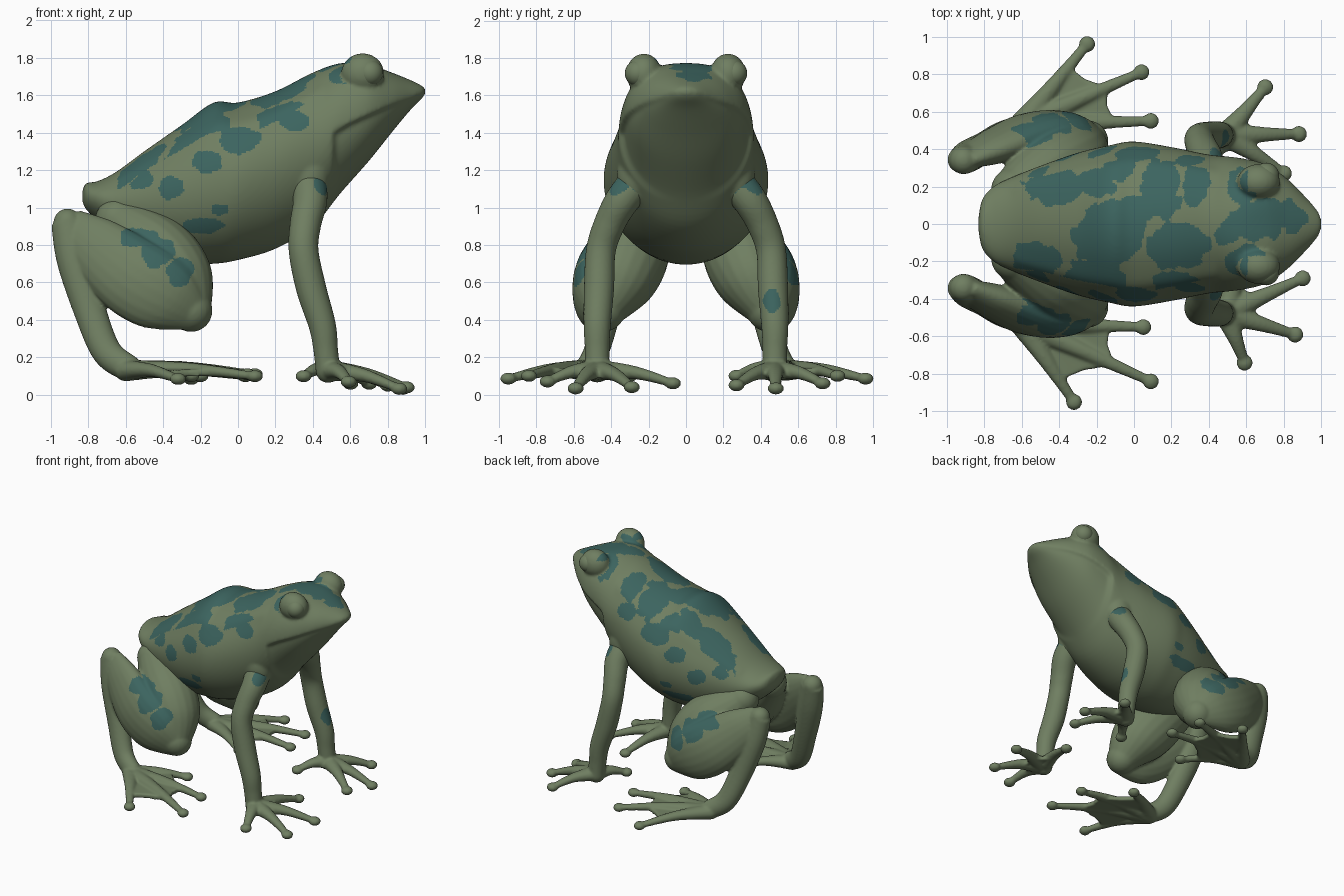
import bpy, bmesh, math
from mathutils import Vector, Matrix, noise

default = bpy.data.objects.get("Cube")
if default:
    bpy.data.objects.remove(default, do_unlink=True)


def material(name, colour):
    mat = bpy.data.materials.new(name)
    mat.use_nodes = True
    mat.diffuse_color = (*colour, 1)
    shader = next(n for n in mat.node_tree.nodes if n.type == 'BSDF_PRINCIPLED')
    shader.inputs["Base Color"].default_value = (*colour, 1)
    shader.inputs["Roughness"].default_value = 0.7
    return mat


SKIN = material("moss green skin", (0.16, 0.21, 0.12))
SPOT = material("teal spots", (0.045, 0.128, 0.115))


def spline(points, steps):
    """Smooth curve through rows of numbers of any length."""
    pts = [points[0]] + list(points) + [points[-1]]
    rows = []
    for i in range(1, len(pts) - 2):
        for k in range(steps):
            t = k / steps
            rows.append([0.5 * (2 * b + (c - a) * t + (2 * a - 5 * b + 4 * c - d) * t ** 2
                                + (3 * b - a - 3 * c + d) * t ** 3)
                         for a, b, c, d in zip(*pts[i - 1:i + 3])])
    rows.append(list(points[-1]))
    return rows


def skin_rings(bm, rings):
    """Bridge rings of coordinates into a closed tube."""
    loops = [[bm.verts.new(p) for p in ring] for ring in rings]
    n = len(loops[0])
    for a, b in zip(loops, loops[1:]):
        for i in range(n):
            bm.faces.new((a[i], a[(i + 1) % n], b[(i + 1) % n], b[i]))
    bm.faces.new(loops[0][::-1])
    bm.faces.new(loops[-1])


def ball(bm, centre, size):
    place = Matrix.Translation(centre) @ Matrix.Diagonal((*size, 1))
    bmesh.ops.create_uvsphere(bm, u_segments=24, v_segments=16, radius=1, matrix=place)


def tube(bm, points, flat=1.0, axis=(0, 1, 0), sides=20):
    """Tapered limb through (x, y, z, radius), flattened along an axis."""
    rows = spline(points, 8)
    centres = [Vector(r[:3]) for r in rows]
    rings = []
    for i, row in enumerate(rows):
        along = (centres[min(i + 1, len(rows) - 1)] - centres[max(i - 1, 0)]).normalized()
        u = Vector(axis)
        u = (u - along * u.dot(along)).normalized()
        v = along.cross(u)
        turns = [math.tau * k / sides for k in range(sides)]
        rings.append([centres[i] + row[3] * (u * math.cos(a) * flat + v * math.sin(a))
                      for a in turns])
    skin_rings(bm, rings)
    for p in (points[0], points[-1]):
        ball(bm, p[:3], [p[3] * flat] * 3)


def web(bm, base, tip_a, tip_b, reach, fill, thick=0.018):
    """Thin skin stretched between two toes, with a curved free edge."""
    arch = Vector((0, 0, 0.012))
    a, b = base.lerp(tip_a, reach) + arch, base.lerp(tip_b, reach) + arch
    valley = base.lerp((tip_a + tip_b) / 2, reach * fill) + arch
    outline = [base, a, a.lerp(valley, 0.6), valley, b.lerp(valley, 0.6), b]
    lift = Vector((0, 0, thick))
    skin_rings(bm, [[p - lift for p in outline], [p + lift for p in outline]])


def foot(bm, base, tips, reach, fill, side):
    base = Vector(base)
    tips = [Vector((x, y * side, z)) for x, y, z in tips]
    for tip in tips:
        mid = base.lerp(tip, 0.5) + Vector((0, 0, 0.022))
        tube(bm, [(*base, 0.068), (*mid, 0.042), (*tip, 0.026)], 0.85, (0, 0, 1), 12)
        ball(bm, tip, (0.044, 0.044, 0.033))
    for a, b in zip(tips, tips[1:]):
        web(bm, base, a, b, reach, fill)


def finish(name, bm, rule=None, voxel=0.0, relax=0):
    """Fuse the pieces into one skin, then colour its faces by a rule."""
    bmesh.ops.recalc_face_normals(bm, faces=bm.faces[:])
    mesh = bpy.data.meshes.new(name)
    bm.to_mesh(mesh)
    bm.free()
    obj = bpy.data.objects.new(name, mesh)
    bpy.context.collection.objects.link(obj)
    if voxel:
        fuse = obj.modifiers.new("fuse", 'REMESH')
        fuse.mode, fuse.voxel_size = 'VOXEL', voxel
        soft = obj.modifiers.new("soften", 'SMOOTH')
        soft.factor, soft.iterations = 0.5, relax
        graph = bpy.context.evaluated_depsgraph_get()
        mesh = bpy.data.meshes.new_from_object(obj.evaluated_get(graph))
        obj.modifiers.clear()
        obj.data = mesh
    mesh.materials.clear()
    mesh.materials.append(SKIN)
    mesh.materials.append(SPOT)
    for face in mesh.polygons:
        face.use_smooth = True
        face.material_index = int(bool(rule and rule(face.center, face.normal)))


def blotch(p, u, v, blobs, rough=0.7):
    """True inside any ellipse (u, v, half width, half height), with ragged edges."""
    near = min(((u - a) / w) ** 2 + ((v - b) / h) ** 2 for a, b, w, h in blobs)
    return near + rough * noise.noise(p * 9) + 0.4 * noise.noise(p * 20) < 1


# Body and head: x, top, bottom, widest height, half width
SECTIONS = [
    (-.83, 1.09, 1.03, 1.06, .03), (-.81, 1.13, .99, 1.06, .13), (-.75, 1.14, .93, 1.05, .2),
    (-.65, 1.19, .85, 1.03, .25), (-.5, 1.3, .76, 1.04, .31), (-.3, 1.44, .7, 1.08, .38),
    (-.13, 1.56, .7, 1.12, .42), (0, 1.56, .72, 1.15, .44), (.2, 1.62, .78, 1.22, .41),
    (.4, 1.72, .9, 1.32, .37), (.55, 1.77, 1.08, 1.43, .355), (.7, 1.76, 1.25, 1.5, .32),
    (.82, 1.72, 1.4, 1.55, .24), (.92, 1.68, 1.52, 1.585, .14), (.98, 1.65, 1.58, 1.61, .07),
    (1, 1.63, 1.61, 1.62, .02)]


def body_ring(row, sides=96):
    x, top, bottom, middle, width = row
    square = 0.35 * max(0, 1 - abs(x - .7) / .27)
    ring = []
    for k in range(sides):
        a = math.tau * k / sides
        c, s = math.cos(a), math.sin(a)
        grow = 1
        if s > 0:                         # boxy brow
            grow = max(abs(c), 1e-4) ** -square
        if s > 0 and -.65 < x < .45:      # ridge along each side of the back
            grow += 0.045 * math.exp(-((math.atan2(s, abs(c)) - .8) / .16) ** 2)
        if s < -.03 and x > .52:          # lower jaw sits inside the upper lip
            grow = 0.92
        ring.append((x, width * c * grow, middle + s * (top - middle if s > 0 else middle - bottom)))
    return ring


BACK_SPOTS = [
    (-.42, .2, .17, .11), (-.2, .22, .14, .08), (-.08, .31, .08, .12), (-.13, -.06, .18, .18),
    (.15, .2, .1, .16), (.33, .22, .07, .12), (-.52, -.2, .13, .1), (-.2, -.3, .18, .11),
    (.24, -.12, .18, .12), (.22, -.31, .13, .06), (.57, .2, .09, .1), (.7, .02, .22, .11),
    (.6, -.2, .1, .09), (0, .08, .12, .07), (.5, -.05, .07, .07)]
FLANK_SPOTS = [
    (-.35, 1.1, .07, .06), (-.17, 1.24, .08, .06), (.02, 1.36, .11, .07), (.3, 1.46, .08, .06),
    (-.18, .9, .12, .04), (-.1, .99, .05, .03), (-.52, 1.15, .07, .05)]


def body_rule(p, n):
    on_eye = p.x > .61 and abs(p.y) > .17
    if n.z > .5 and p.x < .93 and not on_eye and blotch(p, p.x, p.y, BACK_SPOTS):
        return True
    return abs(p.y) > .25 and p.x < .5 and blotch(p, p.x, p.z, FLANK_SPOTS, 0.5)


bm = bmesh.new()
skin_rings(bm, [body_ring(r) for r in spline(SECTIONS, 6)])
for side in (-1, 1):
    ball(bm, (.665, .225 * side, 1.715), (.115, .095, .108))   # eye mounds
    ball(bm, (.37, .27 * side, 1.17), (.12, .1, .16))          # shoulders
finish("body", bm, body_rule, 0.012, 4)

# Toe tips: x, outward y, z
FRONT_TOES = {-1: [(.59, .74, .07), (.86, .59, .033), (.9, .29, .04), (.6, .07, .06)],
              1: [(.7, .73, .06), (.88, .48, .033), (.8, .27, .05), (.35, .27, .1)]}
HIND_TOES = {-1: [(-.32, .95, .085), (.09, .84, .1), (.05, .55, .11), (-.25, .3, .1)],
             1: [(-.25, .96, .085), (.04, .81, .1), (.09, .55, .11), (-.2, .3, .1)]}
ARM = [(.37, .24, 1.16, .1), (.385, .34, 1.04, .092), (.36, .41, .91, .084),
       (.35, .455, .77, .08), (.39, .465, .57, .081), (.45, .475, .37, .073),
       (.468, .475, .24, .066), (.48, .475, .13, .066)]
THIGH = [(-.64, .18, .93, .13), (-.46, .28, .77, .21), (-.33, .36, .61, .205),
         (-.25, .44, .45, .12)]
SHANK = [(-.21, .48, .41, .08), (-.37, .5, .52, .195), (-.56, .48, .63, .215),
         (-.77, .4, .8, .165), (-.9, .34, .92, .088)]
ANKLE = [(-.91, .34, .92, .088), (-.87, .37, .72, .098), (-.79, .42, .45, .087),
         (-.7, .48, .23, .08), (-.58, .53, .14, .072)]


def arm_rule(p, n):
    if p.y > 0 and n.x > -.2 and blotch(p, p.y, p.z, [(.46, .5, .045, .065)]):
        return True
    return n.x > 0 and blotch(p, p.x, p.z, [(.45, 1.13, .04, .06)])


def leg_rule(p, n):
    outward = n.y * math.copysign(1, p.y)
    return outward > .1 and abs(p.y) > .4 and blotch(
        p, p.x, p.z, [(-.53, .84, .11, .05), (-.43, .76, .11, .08), (-.31, .66, .08, .08)], 0.5)


for side, word in ((-1, "right"), (1, "left")):
    def mirrored(points):
        return [(x, y * side, z, r) for x, y, z, r in points]

    # Front leg with its four-toed foot
    bm = bmesh.new()
    tube(bm, mirrored(ARM))
    foot(bm, (.49, .475 * side, .13), FRONT_TOES[side], 0.5, 0.8, side)
    finish(word + "_front_leg", bm, arm_rule, 0.01, 4)

    # Folded hind leg with its webbed foot
    bm = bmesh.new()
    tube(bm, mirrored(THIGH), 0.95)
    tube(bm, mirrored(SHANK), 0.52)
    tube(bm, mirrored(ANKLE), 0.85)
    foot(bm, (-.6, .53 * side, .13), HIND_TOES[side], 0.72, 0.95, side)
    finish(word + "_hind_leg", bm, leg_rule, 0.01, 6)

    # Eyeball
    bm = bmesh.new()
    ball(bm, (.705, .257 * side, 1.718), (.07, .07, .07))
    finish(word + "_eye", bm)
